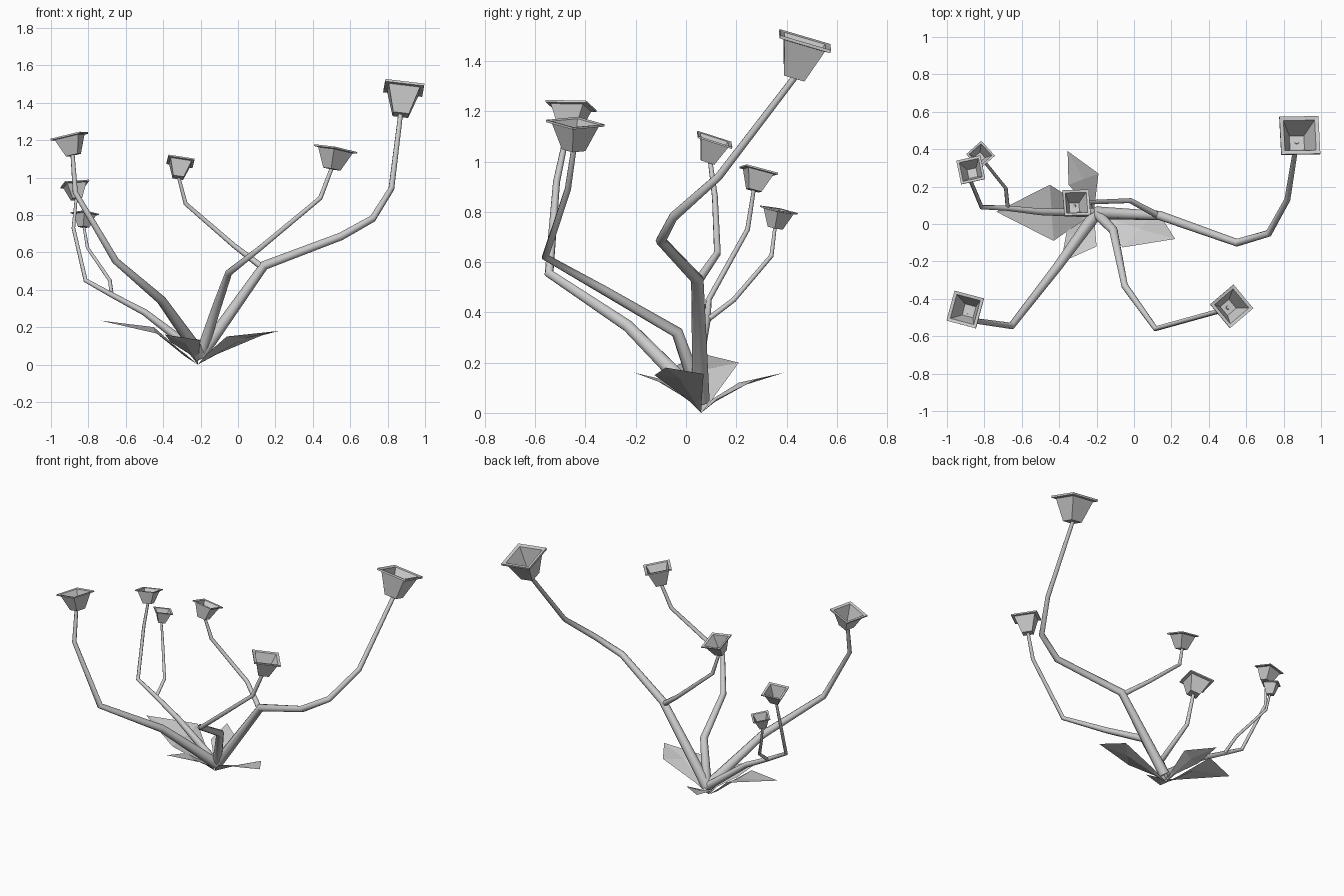
import bpy, bmesh, math
from mathutils import Vector, Matrix

if "Cube" in bpy.data.objects:
    bpy.data.objects.remove(bpy.data.objects["Cube"])

BASE = Vector((-0.215, 0.06, 0.035))


def mesh_object(name, verts, faces):
    me = bpy.data.meshes.new(name)
    me.from_pydata([tuple(v) for v in verts], [], faces)
    ob = bpy.data.objects.new(name, me)
    bpy.context.collection.objects.link(ob)
    return ob


def stem(name, path):
    """Tapered tube through (x, y, z, radius) points."""
    cu = bpy.data.curves.new(name, 'CURVE')
    cu.dimensions = '3D'
    cu.bevel_depth = 1.0
    cu.bevel_resolution = 2
    cu.use_fill_caps = True
    sp = cu.splines.new('POLY')
    sp.points.add(len(path) - 1)
    for p, (x, y, z, r) in zip(sp.points, path):
        p.co = (x, y, z, 1)
        p.radius = r
    ob = bpy.data.objects.new(name, cu)
    bpy.context.collection.objects.link(ob)
    bpy.ops.object.select_all(action='DESELECT')
    ob.select_set(True)
    bpy.context.view_layer.objects.active = ob
    bpy.ops.object.convert(target='MESH')
    bpy.ops.object.shade_smooth_by_angle(angle=math.radians(50))


def flower(name, tip, rim, half, turn):
    """Square hollow cup with a flat lip, from the stem tip to the rim centre."""
    tip, rim = Vector(tip), Vector(rim)
    axis = rim - tip
    h = axis.length
    # (half width / rim half width, height / cup height), outside then inside
    profile = [(.40, 0), (.80, .90), (1.0, .92), (1.0, 1.0), (.80, .97), (.37, .08)]
    rot = (Vector((0, 0, 1)).rotation_difference(axis).to_matrix()
           @ Matrix.Rotation(math.radians(turn), 3, 'Z'))
    verts = [tip + rot @ Vector((sx * w * half, sy * w * half, z * h))
             for w, z in profile for sx, sy in ((-1, -1), (1, -1), (1, 1), (-1, 1))]
    faces = [(4 * i + k, 4 * i + (k + 1) % 4, 4 * i + 4 + (k + 1) % 4, 4 * i + 4 + k)
             for i in range(len(profile) - 1) for k in range(4)]
    faces += [(3, 2, 1, 0), (20, 21, 22, 23)]
    mesh_object(name, verts, faces)


def leaf(name, left, tip, right):
    """Folded pointed leaf running from the root to its tip."""
    left, tip, right = Vector(left), Vector(tip), Vector(right)
    bl, br = BASE.lerp(left, .3), BASE.lerp(right, .3)
    bl.z = br.z = .055
    root = Vector((BASE.x, BASE.y, .0))
    mid = (left + right) / 2 - Vector((0, 0, .012))
    bm_ = (bl + br) / 2 - Vector((0, 0, .012))
    mesh_object(name, [root, bl, bm_, br, left, mid, right, tip],
                [(0, 2, 1), (0, 3, 2), (1, 2, 5, 4), (2, 3, 6, 5), (4, 5, 7), (5, 6, 7)])


# stems
stem("right_stem", [(-.2, .06, .05, .034), (.14, .045, .53, .025), (.55, -.1, .685, .021),
                    (.72, -.05, .78, .019), (.82, .13, .94, .016), (.87, .44, 1.345, .013)])
stem("middle_branch", [(.13, .045, .52, .018), (-.02, .125, .635, .014),
                       (-.28, .115, .86, .012), (-.32, .095, 1.01, .009)])
stem("front_right_stem", [(-.2, .06, .05, .03), (-.11, -.035, .32, .024), (-.05, -.33, .49, .019),
                          (.115, -.56, .62, .015), (.44, -.47, .89, .013), (.505, -.445, 1.06, .011)])
stem("front_left_stem", [(-.2, .06, .05, .034), (-.41, -.23, .345, .025), (-.655, -.545, .555, .019),
                         (-.87, -.515, .92, .014), (-.885, -.47, 1.13, .011)])
stem("left_stem", [(-.2, .06, .05, .026), (-.5, .065, .28, .018), (-.68, .085, .375, .014),
                   (-.815, .09, .45, .012), (-.88, .245, .73, .010), (-.865, .27, .89, .008)])
stem("left_branch", [(-.675, .085, .37, .011), (-.685, .19, .45, .010),
                     (-.805, .34, .625, .009), (-.825, .355, .745, .007)])

# flowers
flower("right_flower", (.87, .43, 1.335), (.887, .475, 1.485), .105, 2)
flower("middle_flower", (-.32, .085, 1.0), (-.307, .115, 1.09), .071, 3)
flower("front_right_flower", (.502, -.447, 1.045), (.523, -.44, 1.157), .083, 40)
flower("front_left_flower", (-.88, -.465, 1.12), (-.903, -.457, 1.225), .083, -15)
flower("left_flower", (-.863, .27, .885), (-.873, .29, .968), .066, 12)
flower("left_branch_flower", (-.825, .355, .735), (-.82, .37, .81), .054, 42)

# leaves round the root
leaf("left_leaf", (-.43, -.09, .165), (-.735, .065, .235), (-.45, .21, .2))
leaf("back_leaf", (-.35, .21, .12), (-.355, .39, .16), (-.19, .27, .13))
leaf("right_leaf", (.125, .07, .155), (.22, -.08, .18), (-.06, -.125, .15))
leaf("front_leaf", (-.20, -.12, .13), (-.39, -.205, .16), (-.36, -.04, .12))
